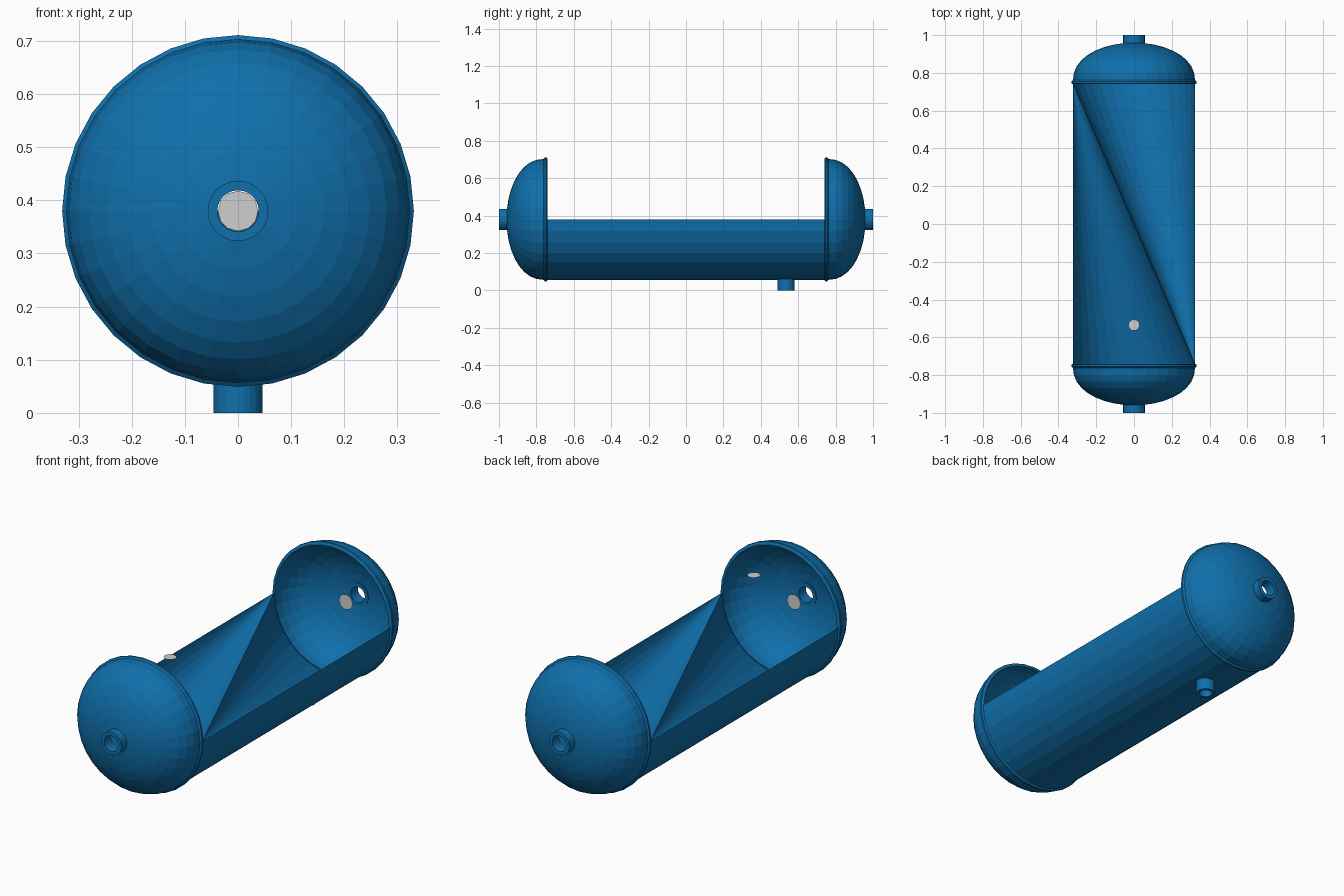
import bpy, bmesh
from math import pi, sin, cos
from mathutils import Matrix, Vector

if "Cube" in bpy.data.objects:
    bpy.data.objects.remove(bpy.data.objects["Cube"])

SEG = 32
AXIS_Z = 0.38      # height of the tank axis
R = 0.323          # barrel radius
RIM_Y = 0.745      # where the barrel meets the end caps


def material(name, rgb):
    m = bpy.data.materials.new(name)
    m.use_nodes = True
    color = (*rgb, 1)
    m.diffuse_color = color
    m.node_tree.nodes["Principled BSDF"].inputs["Base Color"].default_value = color
    return m


blue = material("tank_blue", (0.005, 0.16, 0.41))
grey = material("disc_grey", (0.62, 0.62, 0.62))


def finish(bm, name, mat, matrix=Matrix()):
    bmesh.ops.recalc_face_normals(bm, faces=bm.faces)
    mesh = bpy.data.meshes.new(name)
    bm.to_mesh(mesh)
    bm.free()
    mesh.materials.append(mat)
    ob = bpy.data.objects.new(name, mesh)
    ob.matrix_world = matrix
    bpy.context.collection.objects.link(ob)
    return ob


def lathe(name, profile, matrix, seg=SEG):
    """Spin a closed (radius, height) profile about its own z axis."""
    bm = bmesh.new()
    rings = [[bm.verts.new((r * cos(2 * pi * k / seg), r * sin(2 * pi * k / seg), h))
              for k in range(seg)] for r, h in profile]
    for i, a in enumerate(rings):
        b = rings[(i + 1) % len(rings)]
        for k in range(seg):
            n = (k + 1) % seg
            bm.faces.new((a[k], a[n], b[n], b[k]))
    return finish(bm, name, blue, matrix)


def pipe(name, outer, inner, low, high, matrix):
    return lathe(name, [(outer, low), (outer, high), (inner, high), (inner, low)], matrix, 24)


def disc(name, radius, matrix):
    bm = bmesh.new()
    bmesh.ops.create_circle(bm, cap_ends=True, segments=12, radius=radius)
    return finish(bm, name, grey, matrix)


def dome(radius, base, depth, steps=9):
    """Elliptical head profile, stopping at the nozzle opening."""
    pts = [(radius * cos(t), base + depth * sin(t) ** 0.93)
           for t in (pi / 2 * i / steps for i in range(steps))]
    return pts + [(0.056, base + depth)]


# End caps with bead rim, nozzle and inner disc
for side, angle in (("front", pi / 2), ("back", -pi / 2)):
    frame = Matrix.Translation((0, 0, AXIS_Z)) @ Matrix.Rotation(angle, 4, "X")
    bead = [(R, RIM_Y - 0.005), (0.331, RIM_Y), (0.331, RIM_Y + 0.01)]
    outer = dome(R, 0.762, 0.198)
    inner = dome(R - 0.008, RIM_Y - 0.005, 0.212)
    lathe(side + "_end_cap", bead + outer + inner[::-1], frame)
    pipe(side + "_nozzle", 0.057, 0.039, 0.945, 1.0, frame)
    disc(side + "_inner_disc", 0.038, frame @ Matrix.Translation((0, 0, 0.85)))

# Lower barrel half, filled by two half cones that meet on a diagonal ridge
bm = bmesh.new()
half = SEG // 2
arcs = [[bm.verts.new((R * cos(pi + pi * k / half), y, AXIS_Z + R * sin(pi + pi * k / half)))
         for k in range(half + 1)] for y in (-RIM_Y, RIM_Y)]
front, back = arcs
for k in range(half):
    bm.faces.new((front[k], front[k + 1], back[k + 1], back[k]))
    bm.faces.new((front[k], front[k + 1], back[0]))
    bm.faces.new((back[k], back[k + 1], front[half]))
finish(bm, "lower_barrel", blue)

# Drain nozzle below and loose disc above
pipe("drain_nozzle", 0.046, 0.031, 0.0, 0.064, Matrix.Translation((0, 0.535, 0)))
disc("upper_disc", 0.03, Matrix.Translation((0, -0.535, 0.635)))
